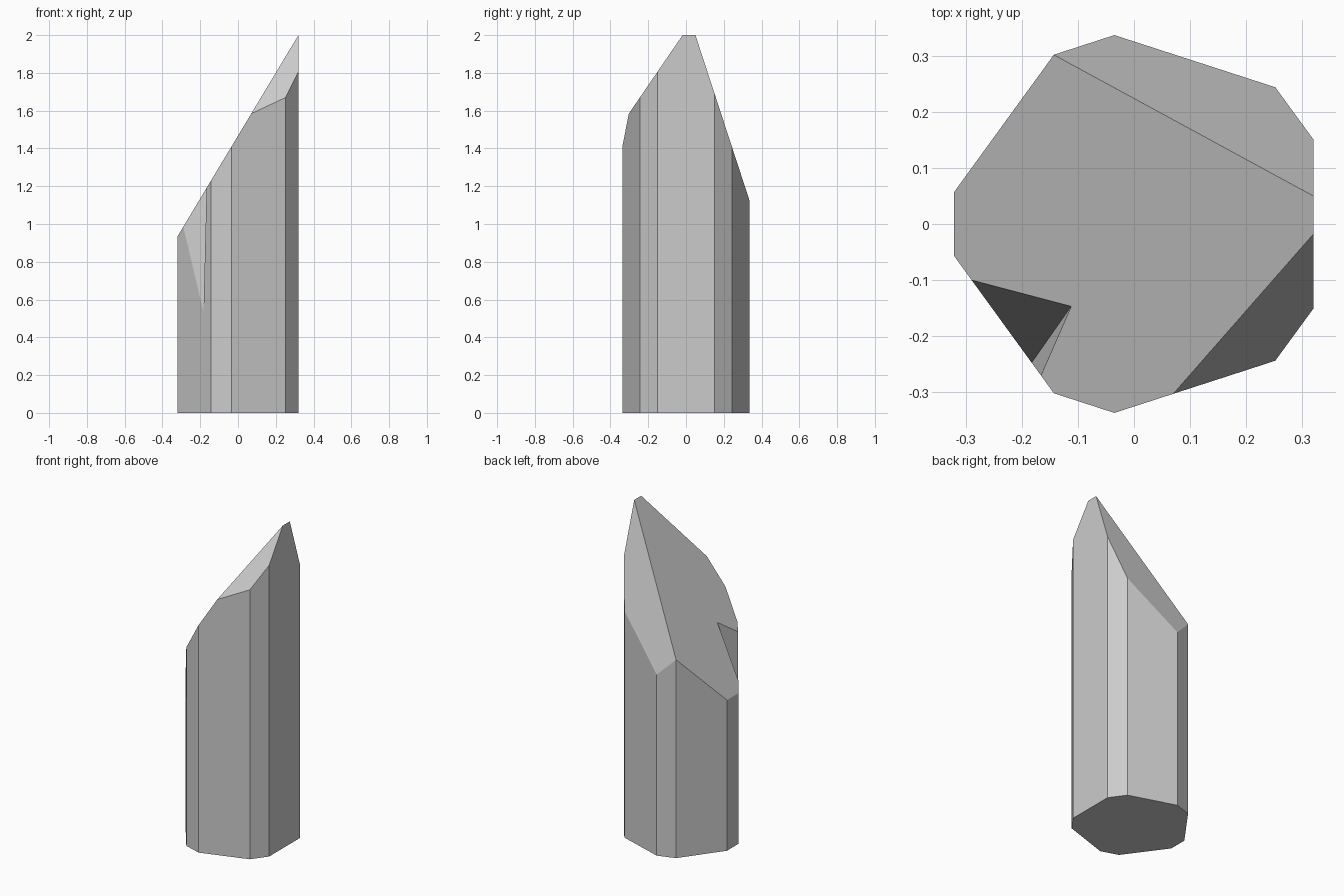
import bpy, bmesh
from mathutils import Vector

if "Cube" in bpy.data.objects:
    bpy.data.objects.remove(bpy.data.objects["Cube"])


def finish(bm, name):
    bmesh.ops.recalc_face_normals(bm, faces=bm.faces)
    mesh = bpy.data.meshes.new(name)
    bm.to_mesh(mesh)
    bm.free()
    obj = bpy.data.objects.new(name, mesh)
    bpy.context.collection.objects.link(obj)
    return obj


def prism(base, sweep):
    bm = bmesh.new()
    face = bm.faces.new([bm.verts.new(p) for p in base])
    top = bmesh.ops.extrude_face_region(bm, geom=[face], use_keep_orig=True)["geom"]
    bmesh.ops.translate(bm, vec=sweep, verts=[v for v in top if isinstance(v, bmesh.types.BMVert)])
    return bm


# Crystal shaft: pentagon with clipped corners, mirrored across y
half = [(0.32, 0.151), (0.252, 0.244), (-0.035, 0.337), (-0.143, 0.302), (-0.321, 0.057)]
outline = half + [(x, -y) for x, y in reversed(half)]
bm = prism([Vector((x, y, 0)) for x, y in outline], Vector((0, 0, 2.5)))

# Three slanted tip facets: point on plane, outward normal
for point, normal in [((0.32, 0, 2), (-1.664, 0, 1)),
                      ((0.32, 0.05, 2), (0, 3.06, 1)),
                      ((0.32, -0.018, 2), (0, -1.46, 1))]:
    cut = bmesh.ops.bisect_plane(bm, geom=bm.verts[:] + bm.edges[:] + bm.faces[:],
                                 plane_co=point, plane_no=normal, clear_outer=True)
    rim = [e for e in cut["geom_cut"] if isinstance(e, bmesh.types.BMEdge)]
    bmesh.ops.contextual_create(bm, geom=rim)
crystal = finish(bm, "crystal")

# Chipped notch: wedge swept along its inner edge
inner = Vector((-0.112, -0.147, 1.281))
left = Vector((-0.29, -0.1, 0.985))
right = Vector((-0.166, -0.27, 1.191))
tip = Vector((-0.182, -0.247, 0.54))
along = tip - inner
start = inner - along
cutter = finish(prism([start, start + 2 * (left - inner), start + 2 * (right - inner)],
                      3 * along), "notch_cutter")
cutter.hide_render = True

chip = crystal.modifiers.new("notch", 'BOOLEAN')
chip.operation = 'DIFFERENCE'
chip.solver = 'EXACT'
chip.object = cutter
bpy.context.view_layer.objects.active = crystal
crystal.select_set(True)
bpy.ops.object.modifier_apply(modifier=chip.name)
bpy.data.objects.remove(cutter)
